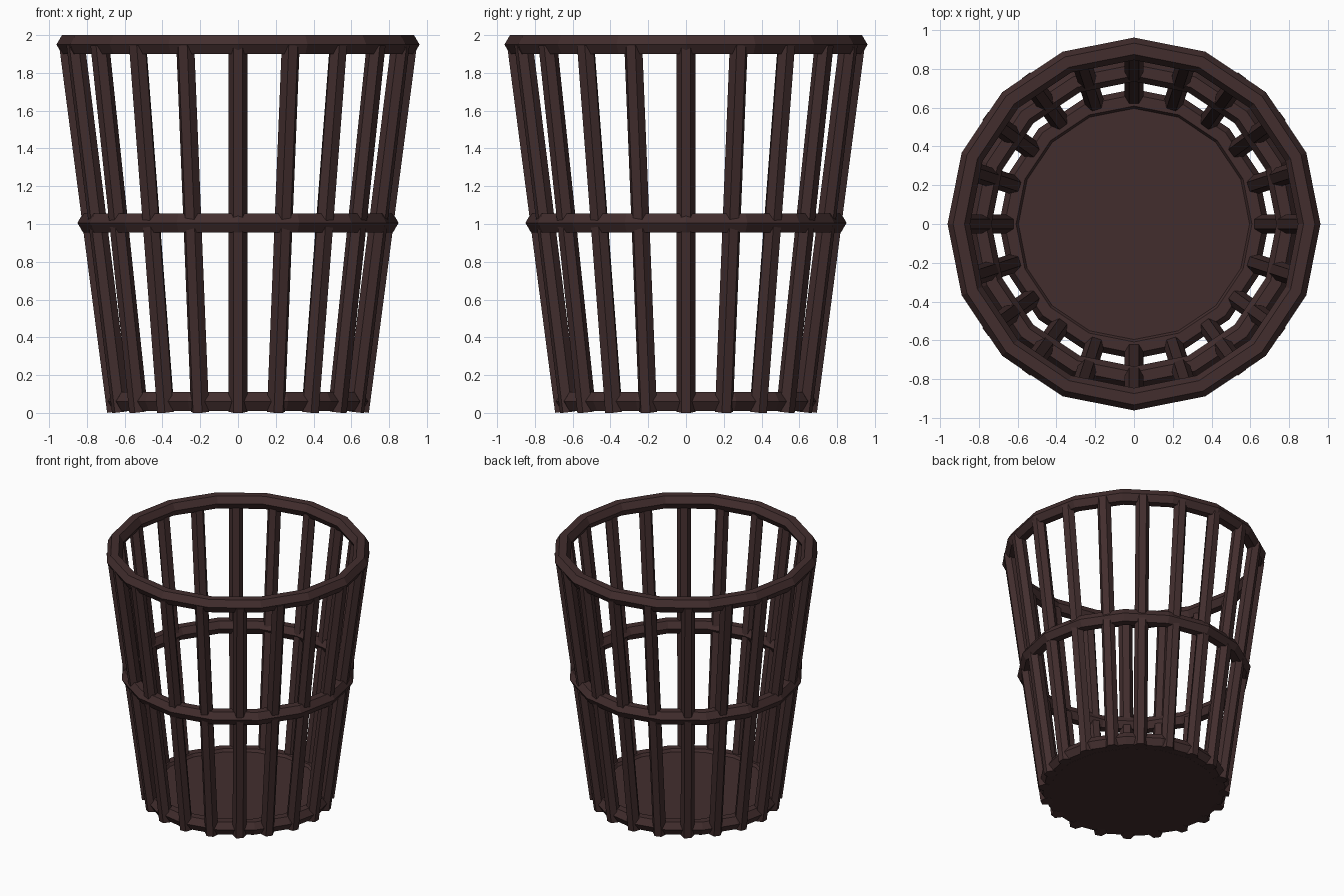
import bpy, math
from mathutils import Vector, Matrix

if "Cube" in bpy.data.objects:
    bpy.data.objects.remove(bpy.data.objects["Cube"])

wood = bpy.data.materials.new("dark_brown")
wood.diffuse_color = (0.055, 0.027, 0.027, 1)
wood.use_nodes = True
wood.node_tree.nodes["Principled BSDF"].inputs["Base Color"].default_value = wood.diffuse_color

HEX = 0.058      # hoop section radius
SLAT_R = 0.05    # slat section radius


def finish(name):
    ob = bpy.context.object
    ob.name = name
    ob.data.materials.append(wood)
    return ob


# Hoops: 16-sided rings with a hexagonal section
for name, radius, z in (("bottom_hoop", 0.637, 0.061),
                        ("middle_hoop", 0.792, 1.006),
                        ("top_hoop", 0.903, 1.95)):
    bpy.ops.mesh.primitive_torus_add(major_segments=16, minor_segments=6,
                                     major_radius=radius, minor_radius=HEX,
                                     location=(0, 0, z))
    finish(name)

# Floor disc inside the bottom hoop
bpy.ops.mesh.primitive_cylinder_add(vertices=16, radius=0.61, depth=0.08,
                                    location=(0, 0, 0.05))
finish("floor")

# Slats: 20 hexagonal bars leaning outwards
low, high = Vector((0.65, 0, 0.006)), Vector((0.904, 0, 1.95))
axis = high - low
lean = Matrix.Rotation(math.atan2(axis.x, axis.z), 4, 'Y')
for i in range(20):
    bpy.ops.mesh.primitive_cylinder_add(vertices=6, radius=SLAT_R,
                                        depth=axis.length)
    slat = finish(f"slat_{i + 1}")
    # flat faces point inwards and outwards, corners sideways
    spin = Matrix.Rotation(math.radians(18 * i), 4, 'Z')
    slat.matrix_world = spin @ Matrix.Translation((low + high) / 2) @ lean
